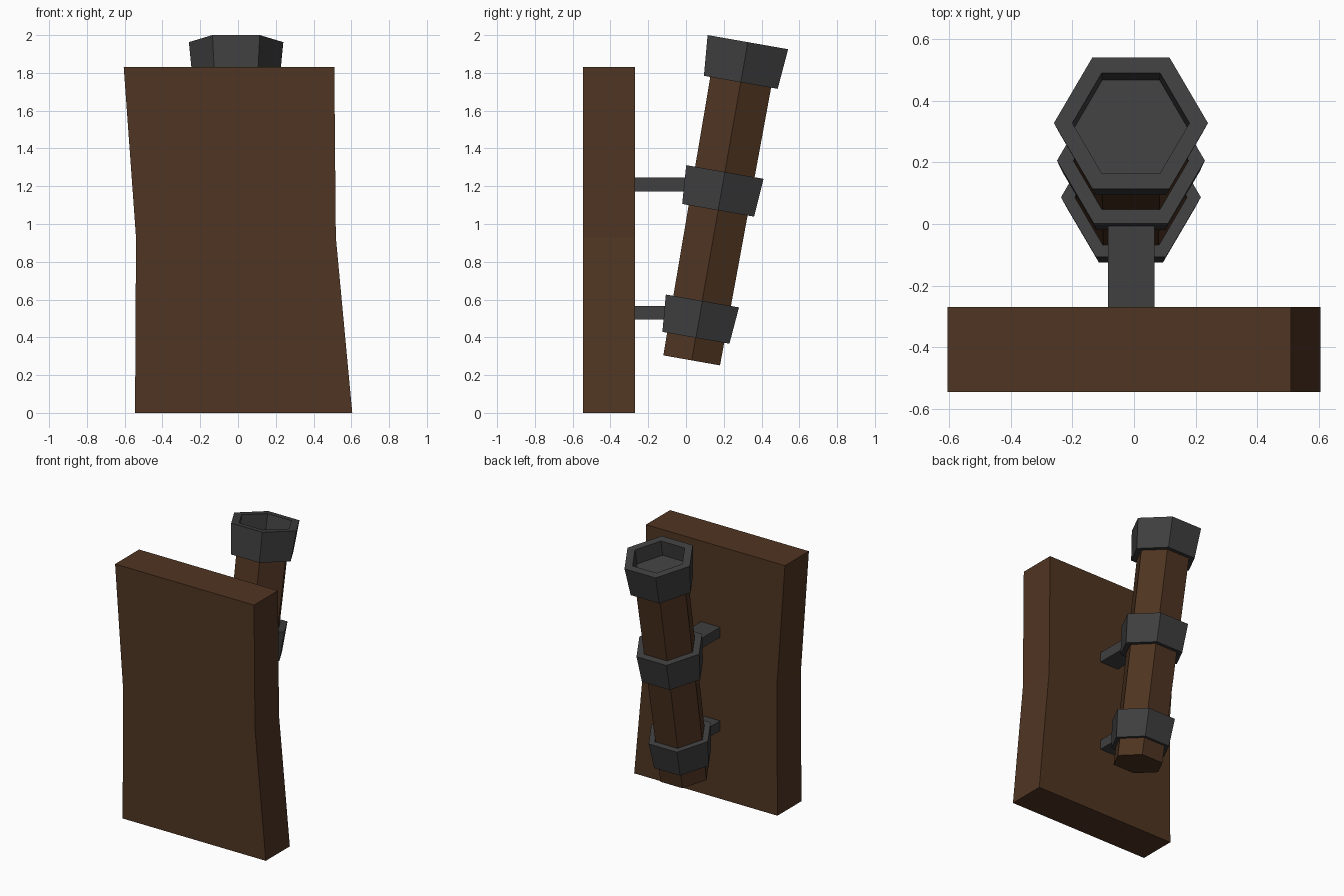
import bpy, bmesh
from math import radians, cos, sin, pi
from mathutils import Matrix, Vector

if "Cube" in bpy.data.objects:
    bpy.data.objects.remove(bpy.data.objects["Cube"], do_unlink=True)


def material(name, rgb):
    m = bpy.data.materials.new(name)
    m.use_nodes = True
    m.diffuse_color = (*rgb, 1)
    m.node_tree.nodes["Principled BSDF"].inputs["Base Color"].default_value = (*rgb, 1)
    return m


wood = material("dark wood", (0.08, 0.035, 0.016))
iron = material("dark iron", (0.05, 0.05, 0.05))


def finish(name, bm, mat):
    bmesh.ops.recalc_face_normals(bm, faces=bm.faces)
    mesh = bpy.data.meshes.new(name)
    bm.to_mesh(mesh)
    bm.free()
    mesh.materials.append(mat)
    obj = bpy.data.objects.new(name, mesh)
    bpy.context.collection.objects.link(obj)
    return obj


def hex_lathe(name, profile, base, mat, closed=False):
    """Six-sided tilted solid; profile holds (radius, height along the axis)."""
    bm = bmesh.new()
    rings = [[bm.verts.new((r * cos(i * pi / 3), r * sin(i * pi / 3), h))
              for i in range(6)] for r, h in profile]
    pairs = list(zip(rings, rings[1:]))
    if closed:
        pairs.append((rings[-1], rings[0]))
    else:
        bm.faces.new(rings[0])
        bm.faces.new(rings[-1])
    for a, b in pairs:
        for i in range(6):
            j = (i + 1) % 6
            bm.faces.new((a[i], a[j], b[j], b[i]))
    obj = finish(name, bm, mat)
    obj.matrix_world = Matrix.Translation((-0.01, *base)) @ Matrix.Rotation(radians(-10), 4, "X")


def box(name, low, high, mat):
    low, high = Vector(low), Vector(high)
    bm = bmesh.new()
    bmesh.ops.create_cube(bm, size=1)
    bmesh.ops.scale(bm, vec=high - low, verts=bm.verts)
    bmesh.ops.translate(bm, vec=(low + high) / 2, verts=bm.verts)
    finish(name, bm, mat)


# Crooked wall board, extruded from its front outline
outline = [(-0.545, 0), (0.605, 0), (0.518, 0.93), (0.51, 1.83), (-0.605, 1.83), (-0.54, 0.93)]
bm = bmesh.new()
front = bm.faces.new([bm.verts.new((x, -0.545, z)) for x, z in outline])
back = bmesh.ops.extrude_face_region(bm, geom=[front])["geom"]
bmesh.ops.translate(bm, vec=(0, 0.275, 0),
                    verts=[v for v in back if isinstance(v, bmesh.types.BMVert)])
# The extrusion leaves the front face in place or not, so close it if missing
bmesh.ops.holes_fill(bm, edges=[e for e in bm.edges if e.is_boundary])
finish("wall_board", bm, wood)

# Leaning torch shaft
hex_lathe("shaft", [(0.176, 0), (0.189, 1.53)], (0.03, 0.278), wood)

# Hollow cup on top of the shaft
hex_lathe("cup", [(0.229, 0), (0.25, 0.216), (0.19, 0.216), (0.186, 0.106)], (0.29, 1.75), iron)

# Flared holding rings and the arms that join them to the board
hex_lathe("upper_ring", [(0.223, 0), (0.24, 0.206), (0.187, 0.206), (0.186, 0)],
          (0.17, 1.0725), iron, closed=True)
hex_lathe("lower_ring", [(0.208, 0), (0.227, 0.198), (0.182, 0.198), (0.18, 0)],
          (0.0525, 0.3975), iron, closed=True)
box("upper_arm", (-0.085, -0.27, 1.172), (0.067, 0.015, 1.245), iron)
box("lower_arm", (-0.085, -0.27, 0.495), (0.067, -0.09, 0.565), iron)
